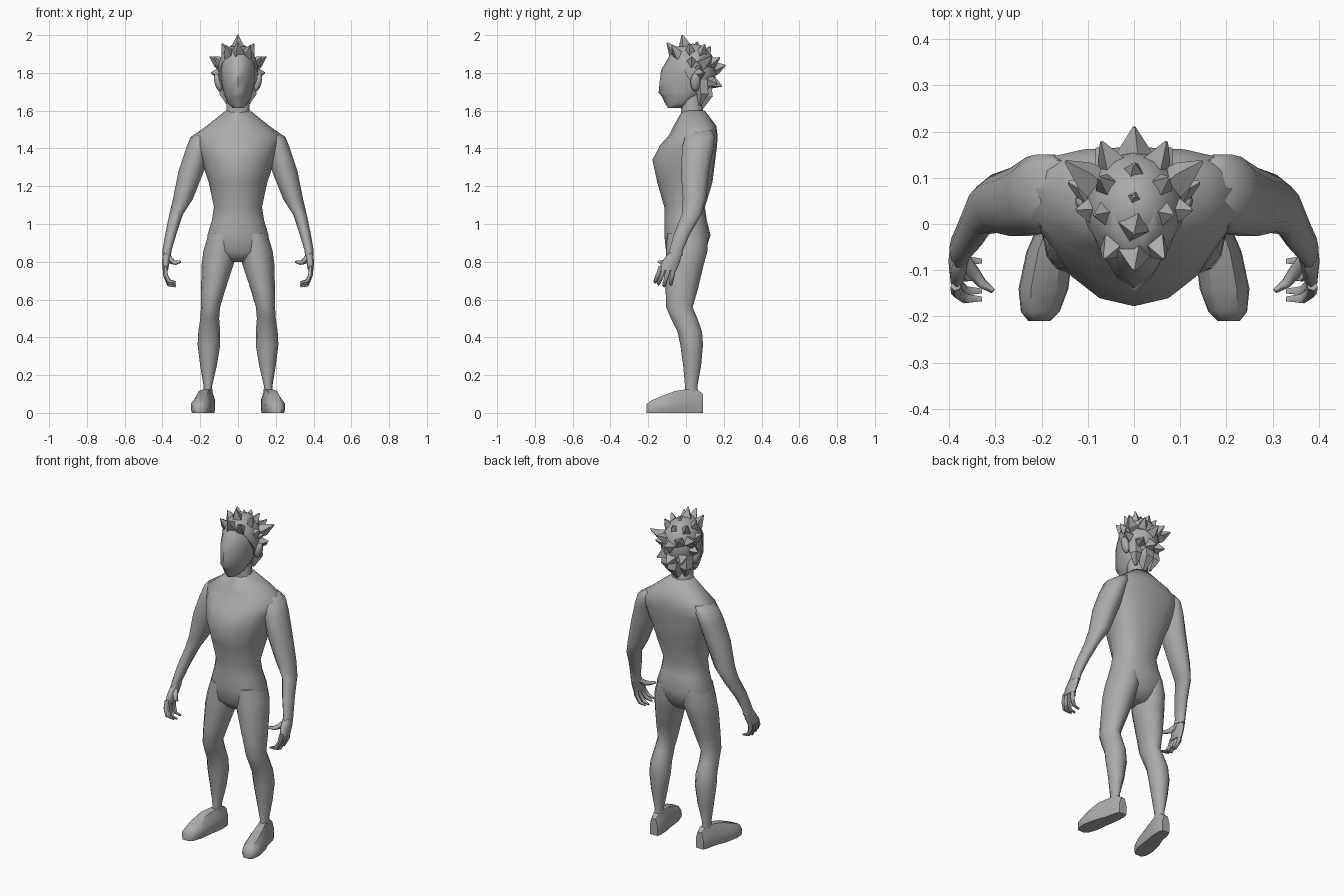
import bpy, bmesh, math
from mathutils import Vector, Matrix

mat = bpy.data.materials.new("plain grey")
mat.diffuse_color = (0.41, 0.41, 0.41, 1)


def finish(name, bm, angle=60, mirror=False):
    bmesh.ops.recalc_face_normals(bm, faces=bm.faces[:])
    me = bpy.data.meshes.new(name)
    bm.to_mesh(me)
    bm.free()
    me.materials.append(mat)
    ob = bpy.data.objects.new(name, me)
    bpy.context.collection.objects.link(ob)
    bpy.ops.object.select_all(action='DESELECT')
    ob.select_set(True)
    bpy.context.view_layer.objects.active = ob
    bpy.ops.object.shade_smooth_by_angle(angle=math.radians(angle))
    if mirror:
        ob.modifiers.new("mirror", 'MIRROR').use_mirror_merge = False
    return ob


def skin(bm, rings):
    """Bridge a list of equal point rings and cap both ends."""
    vs = [[bm.verts.new(p) for p in r] for r in rings]
    n = len(vs[0])
    for a, b in zip(vs, vs[1:]):
        for i in range(n):
            j = (i + 1) % n
            bm.faces.new((a[i], a[j], b[j], b[i]))
    bm.faces.new(vs[0])
    bm.faces.new(vs[-1])


def power(v, p):
    return math.copysign(abs(v) ** p, v)


def section(z, x0, x1, yf, ym, yb, n=12, pf=1.0, pb=1.0):
    """Level cross-section from x0 to x1, widest at ym, reaching yf and yb."""
    cx, rx, pts = (x0 + x1) / 2, (x1 - x0) / 2, []
    for i in range(n):
        a = 2 * math.pi * i / n
        c, s = math.cos(a), math.sin(a)
        p, d = (pb, yb - ym) if s > 0 else (pf, ym - yf)
        pts.append((cx + rx * power(c, p), ym + d * power(s, p), z))
    return pts


def tube(bm, pts, radii, n=6):
    pts = [Vector(p) for p in pts]
    rings = []
    for i, p in enumerate(pts):
        d = (pts[min(i + 1, len(pts) - 1)] - pts[max(i - 1, 0)]).normalized()
        u = d.cross(Vector((0.3, 1, 0.1))).normalized()
        v = d.cross(u)
        rings.append([p + radii[i] * (u * math.cos(2 * math.pi * k / n) + v * math.sin(2 * math.pi * k / n))
                      for k in range(n)])
    skin(bm, rings)


# Torso: z, half width, front, widest y, back
bm = bmesh.new()
torso = [(0.80, 0.06, -0.06, 0.0, 0.06), (0.85, 0.165, -0.105, 0.0, 0.10),
         (0.94, 0.162, -0.115, 0.0, 0.13), (1.02, 0.138, -0.115, 0.0, 0.11),
         (1.09, 0.127, -0.115, 0.0, 0.10), (1.22, 0.155, -0.152, 0.02, 0.14),
         (1.34, 0.195, -0.178, 0.05, 0.155), (1.42, 0.225, -0.135, 0.07, 0.165),
         (1.47, 0.235, -0.09, 0.08, 0.167), (1.52, 0.165, -0.065, 0.07, 0.16),
         (1.60, 0.065, -0.02, 0.04, 0.10)]
skin(bm, [section(z, -w, w, f, m, b, 16, 1.0, 0.8) for z, w, f, m, b in torso])
finish("torso", bm)

# Neck
bm = bmesh.new()
skin(bm, [section(z, -w, w, f, 0.03, b) for z, w, f, b in
          [(1.54, 0.08, -0.03, 0.12), (1.60, 0.062, -0.025, 0.09), (1.70, 0.06, -0.03, 0.085)]])
finish("neck", bm)

# Arms: z, inner x, outer x, front, back
bm = bmesh.new()
arm = [(1.495, 0.13, 0.20, 0.03, 0.14), (1.46, 0.13, 0.252, -0.01, 0.155),
       (1.40, 0.15, 0.275, -0.025, 0.15), (1.28, 0.18, 0.315, -0.03, 0.125),
       (1.13, 0.24, 0.345, -0.02, 0.11), (1.05, 0.292, 0.364, -0.025, 0.085),
       (0.95, 0.325, 0.385, -0.065, 0.025), (0.86, 0.352, 0.40, -0.09, -0.015),
       (0.83, 0.355, 0.40, -0.10, -0.018)]
skin(bm, [section(z, a, b, f, (f + k) / 2, k, 10) for z, a, b, f, k in arm])
finish("arm", bm, mirror=True)

# Hands: palm, four curled fingers and a thumb
bm = bmesh.new()
skin(bm, [section(z, a, b, f, (f + k) / 2, k, 8, 0.8, 0.8) for z, a, b, f, k in
          [(0.85, 0.355, 0.398, -0.09, -0.02), (0.80, 0.362, 0.402, -0.128, -0.032),
           (0.755, 0.37, 0.400, -0.145, -0.05)]])
for y, tip, z in [(-0.133, -0.162, 0.69), (-0.11, -0.145, 0.68), (-0.087, -0.115, 0.67), (-0.064, -0.08, 0.678)]:
    tube(bm, [(0.386, y, 0.775), (0.384, (y + tip) / 2, 0.73), (0.365, tip, z + 0.008), (0.33, tip, z)],
         [0.012, 0.013, 0.011, 0.006])
tube(bm, [(0.372, -0.07, 0.83), (0.348, -0.105, 0.80), (0.33, -0.128, 0.795), (0.305, -0.145, 0.80)],
     [0.015, 0.015, 0.012, 0.006])
finish("hand", bm, mirror=True)

# Legs: z, inner x, outer x, front, back
bm = bmesh.new()
leg = [(0.95, 0.01, 0.155, -0.10, 0.115), (0.86, 0.008, 0.183, -0.105, 0.115),
       (0.79, 0.022, 0.192, -0.108, 0.095), (0.65, 0.068, 0.196, -0.108, 0.062),
       (0.56, 0.095, 0.196, -0.105, 0.035), (0.50, 0.10, 0.20, -0.08, 0.06),
       (0.43, 0.094, 0.21, -0.045, 0.085), (0.36, 0.094, 0.214, -0.03, 0.09),
       (0.25, 0.112, 0.20, -0.015, 0.08), (0.14, 0.138, 0.182, -0.005, 0.06),
       (0.07, 0.13, 0.19, -0.01, 0.07)]
skin(bm, [section(z, a, b, f, (f + k) / 2, k, 12) for z, a, b, f, k in leg])
finish("leg", bm, mirror=True)

# Shoes: y, centre x, half width, top z
bm = bmesh.new()
shoe = [(0.09, 0.155, 0.026, 0.10), (0.065, 0.157, 0.036, 0.12), (0.0, 0.165, 0.042, 0.125),
        (-0.06, 0.183, 0.05, 0.115), (-0.14, 0.196, 0.054, 0.085),
        (-0.19, 0.203, 0.042, 0.062), (-0.21, 0.205, 0.024, 0.045)]
outline = [(-0.9, 0), (0.9, 0), (1, 0.25), (0.95, 0.6), (0.5, 1), (-0.5, 1), (-0.95, 0.6), (-1, 0.25)]
skin(bm, [[(cx + u * w, y, v * t) for u, v in outline] for y, cx, w, t in shoe])
finish("shoe", bm, 50, True)

# Head with a face pointed along the middle: z, half width, front, widest y, back
bm = bmesh.new()
head = [(1.615, 0.03, -0.095, -0.05, -0.01), (1.64, 0.052, -0.112, -0.02, 0.03),
        (1.675, 0.07, -0.128, 0.0, 0.07), (1.695, 0.076, -0.145, 0.01, 0.09),
        (1.75, 0.088, -0.14, 0.02, 0.11), (1.815, 0.098, -0.132, 0.03, 0.12),
        (1.86, 0.098, -0.105, 0.03, 0.12), (1.91, 0.08, -0.08, 0.03, 0.10),
        (1.94, 0.045, -0.05, 0.03, 0.07)]
skin(bm, [section(z, -w, w, f, m, b, 12, 1.2, 1.0) for z, w, f, m, b in head])
finish("head", bm)

# Ears
bm = bmesh.new()
bmesh.ops.create_uvsphere(bm, u_segments=8, v_segments=6, radius=1)
bmesh.ops.transform(bm, verts=bm.verts[:], matrix=Matrix.Translation((0.105, 0.05, 1.75))
                    @ Matrix.Rotation(0.25, 4, 'Y') @ Matrix.Diagonal((0.02, 0.027, 0.05, 1)))
finish("ear", bm, mirror=True)

# Hair cap: an ellipsoid cut along a sloping hairline
bm = bmesh.new()
bmesh.ops.create_uvsphere(bm, u_segments=14, v_segments=10, radius=1)
bmesh.ops.transform(bm, verts=bm.verts[:], matrix=Matrix.Translation((0, 0.035, 1.81))
                    @ Matrix.Diagonal((0.108, 0.125, 0.145, 1)))
cut = bmesh.ops.bisect_plane(bm, geom=bm.verts[:] + bm.edges[:] + bm.faces[:], plane_co=(0, -0.06, 1.90),
                             plane_no=(0, -0.87, -0.5), clear_outer=True)
bmesh.ops.holes_fill(bm, edges=[e for e in bm.edges if e.is_boundary])
finish("hair_cap", bm, 40)


# Hair spikes: four-sided locks growing out of the cap
def lock(bm, tip, r=0.045):
    tip, core = Vector(tip), Vector((0, 0.03, 1.81))
    base = core.lerp(tip, 0.45)
    mid = core.lerp(tip, 0.72) + Vector((0, 0, -0.008))
    tube(bm, [base, mid, tip], [r, r * 0.8, 0.004], 4)


bm = bmesh.new()
for tip in [(0, -0.02, 2.0), (0, -0.10, 1.96), (0, 0.06, 1.965), (0, 0.13, 1.94), (0, 0.21, 1.84), (0, 0.19, 1.73)]:
    lock(bm, tip)
tube(bm, [(0, 0.09, 1.76), (0, 0.105, 1.68), (0, 0.075, 1.605)], [0.05, 0.045, 0.012], 5)
finish("middle_hair_spikes", bm, 25)

bm = bmesh.new()
for tip in [(0.065, -0.075, 1.945), (0.085, 0.02, 1.955), (0.075, 0.10, 1.95), (0.148, 0.135, 1.885),
            (0.142, 0.09, 1.80), (0.125, 0.03, 1.885), (0.07, 0.178, 1.88), (0.08, 0.165, 1.74), (0.12, 0.075, 1.84)]:
    lock(bm, tip, 0.04)
tube(bm, [(0.06, 0.08, 1.76), (0.065, 0.09, 1.69), (0.05, 0.075, 1.63)], [0.04, 0.035, 0.008], 5)
finish("side_hair_spikes", bm, 25, True)
